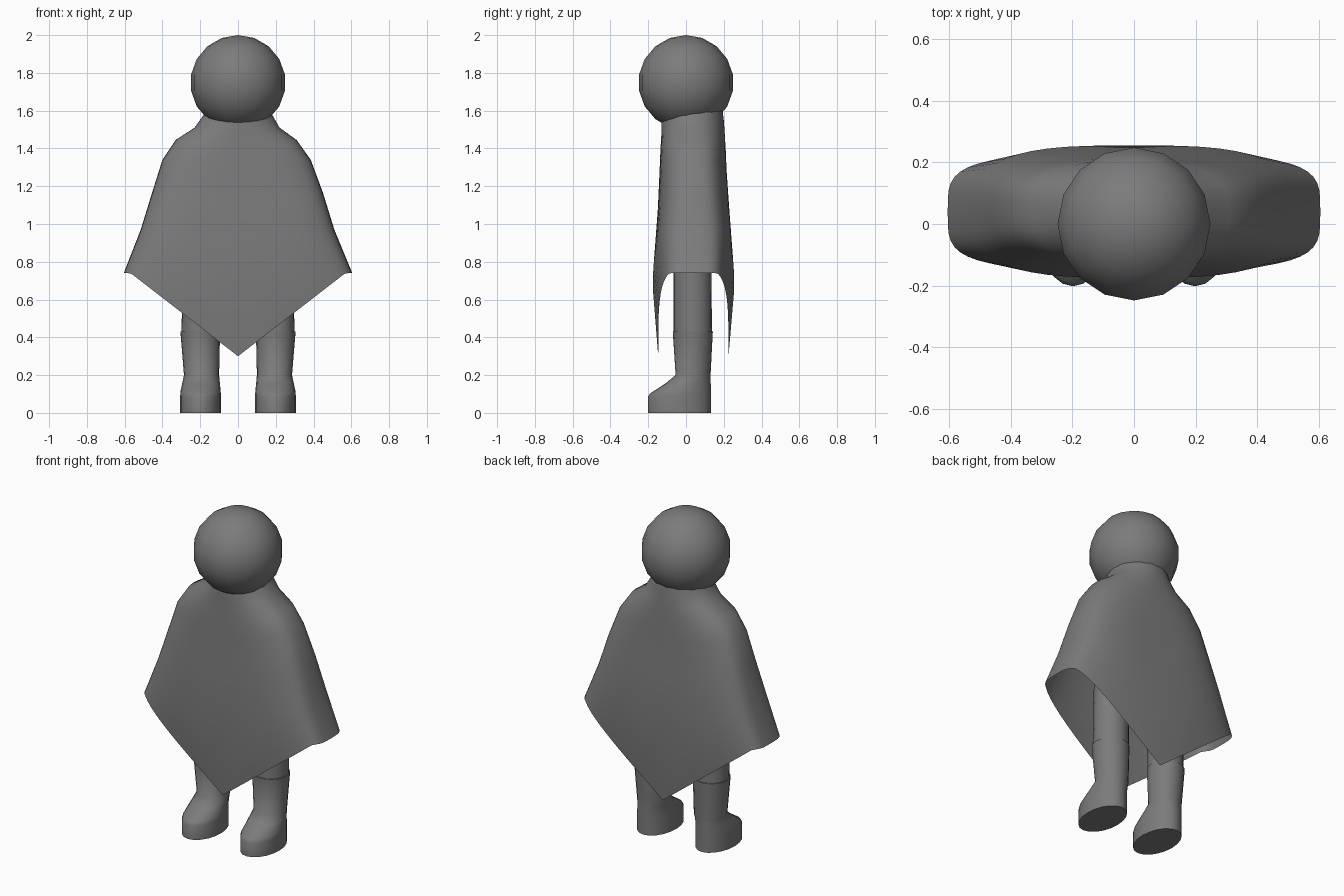
import bpy, bmesh, math

cube = bpy.data.objects.get("Cube")
if cube:
    bpy.data.objects.remove(cube, do_unlink=True)

grey = bpy.data.materials.new("plain grey")
grey.use_nodes = True
tone = (0.2, 0.2, 0.2, 1)
grey.diffuse_color = tone
grey.node_tree.nodes["Principled BSDF"].inputs["Base Color"].default_value = tone


def finish(obj, angle=40):
    obj.data.materials.append(grey)
    bpy.ops.object.select_all(action="DESELECT")
    obj.select_set(True)
    bpy.context.view_layer.objects.active = obj
    bpy.ops.object.shade_smooth_by_angle(angle=math.radians(angle))


def section(sides, power):
    """Unit superellipse, one point per side."""
    pts = []
    for i in range(sides):
        a = 2 * math.pi * i / sides
        c, s = math.cos(a), math.sin(a)
        pts.append((math.copysign(abs(c) ** (2 / power), c),
                    math.copysign(abs(s) ** (2 / power), s)))
    return pts


def loft(name, rings, caps=True, angle=40):
    """Skin a list of point rings, given from top to bottom."""
    bm = bmesh.new()
    rows = [[bm.verts.new(p) for p in ring] for ring in rings]
    n = len(rows[0])
    for top, low in zip(rows, rows[1:]):
        for i in range(n):
            j = (i + 1) % n
            bm.faces.new((low[i], low[j], top[j], top[i]))
    if caps:
        bm.faces.new(rows[0])
        bm.faces.new(rows[-1][::-1])
    mesh = bpy.data.meshes.new(name)
    bm.to_mesh(mesh)
    bm.free()
    obj = bpy.data.objects.new(name, mesh)
    bpy.context.collection.objects.link(obj)
    finish(obj, angle)


# Head
bpy.ops.mesh.primitive_uv_sphere_add(segments=16, ring_count=9, radius=0.252,
                                     location=(0, 0, 1.748))
head = bpy.context.object
head.name = "head"
finish(head, 60)

# Poncho rows: half width right, half width left, side z, centre z, front y, back y, power
rows = [
    (0.16, 0.16, 1.63, 1.63, -0.12, 0.19, 2),
    (0.18, 0.18, 1.58, 1.55, -0.13, 0.2, 2),
    (0.23, 0.22, 1.51, 1.48, -0.13, 0.205, 2.2),
    (0.33, 0.31, 1.445, 1.4, -0.135, 0.21, 2.5),
    (0.4, 0.385, 1.34, 1.28, -0.14, 0.215, 2.7),
    (0.455, 0.45, 1.165, 1.05, -0.15, 0.23, 3),
    (0.515, 0.51, 0.97, 0.65, -0.175, 0.255, 3.2),
    (0.605, 0.605, 0.74, 0.3, -0.147, 0.225, 4),
]
poncho = []
for right, left, side_z, mid_z, front, back, power in rows:
    ring = []
    for u, v in section(48, power):
        drop = max(0, 1 - abs(u) / 0.94)
        ring.append((u * (left if u > 0 else right),
                     (front + back) / 2 + v * (back - front) / 2,
                     side_z + (mid_z - side_z) * drop))
    poncho.append(ring)
loft("poncho", poncho, caps=False, angle=80)


def oval(cx, rx, front, back, z_front, z_back, sides=20):
    """Oval ring that can slope from front to back."""
    return [(cx + u * rx, (front + back) / 2 + v * (back - front) / 2,
             z_front + (z_back - z_front) * (v + 1) / 2) for u, v in section(sides, 2)]


# Body under the poncho
loft("torso", [oval(0, 0.14, -0.06, 0.13, 1.55, 1.55),
               oval(0, 0.24, -0.08, 0.15, 1.36, 1.36),
               oval(0, 0.28, -0.08, 0.15, 0.8, 0.8)])

# Legs and boots
for side, s in (("left", 1), ("right", -1)):
    loft(side + "_leg", [oval(s * 0.19, 0.1, -0.065, 0.135, 0.85, 0.85),
                         oval(s * 0.2, 0.1, -0.065, 0.137, 0.4, 0.4)])
    loft(side + "_boot", [oval(s * 0.2, 0.105, -0.07, 0.142, 0.43, 0.43),
                          oval(s * 0.193, 0.093, -0.055, 0.13, 0.2, 0.2),
                          oval(s * 0.195, 0.098, -0.11, 0.13, 0.155, 0.18),
                          oval(s * 0.198, 0.106, -0.19, 0.132, 0.103, 0.13),
                          oval(s * 0.198, 0.108, -0.202, 0.132, 0.085, 0.1),
                          oval(s * 0.198, 0.108, -0.202, 0.132, 0, 0)], angle=60)
